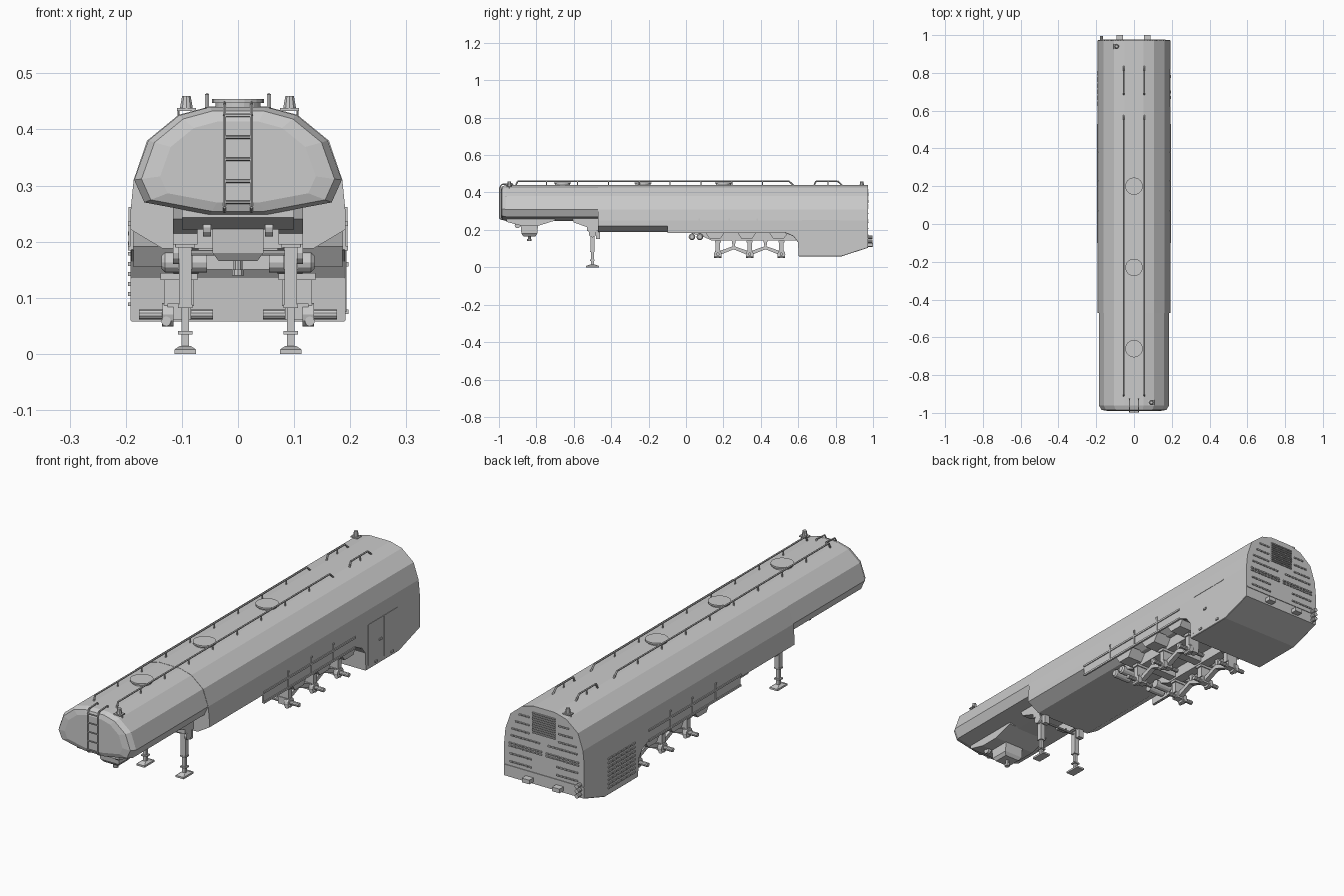
import bpy, bmesh, math
from mathutils import Vector, Matrix


def finish(name, bm):
    bmesh.ops.recalc_face_normals(bm, faces=bm.faces)
    me = bpy.data.meshes.new(name)
    bm.to_mesh(me)
    bm.free()
    ob = bpy.data.objects.new(name, me)
    bpy.context.collection.objects.link(ob)
    return ob


def box(bm, x0, x1, y0, y1, z0, z1):
    m = Matrix.Translation(((x0 + x1) / 2, (y0 + y1) / 2, (z0 + z1) / 2)) @ \
        Matrix.Diagonal((abs(x1 - x0), y1 - y0, z1 - z0, 1))
    bmesh.ops.create_cube(bm, size=1, matrix=m)


def rod(bm, a, b, r, n=6, r2=None):
    a, b = Vector(a), Vector(b)
    d = b - a
    m = Matrix.Translation((a + b) / 2) @ d.to_track_quat('Z', 'Y').to_matrix().to_4x4()
    bmesh.ops.create_cone(bm, cap_ends=True, segments=n, radius1=r,
                          radius2=r if r2 is None else r2, depth=d.length, matrix=m)


def path(bm, pts, r, n=6):
    for a, b in zip(pts, pts[1:]):
        rod(bm, a, b, r, n)


def loft(bm, rings):
    vs = [[bm.verts.new(p) for p in ring] for ring in rings]
    n = len(vs[0])
    for r, s in zip(vs, vs[1:]):
        for i in range(n):
            bm.faces.new((r[i], r[(i + 1) % n], s[(i + 1) % n], s[i]))
    bm.faces.new(vs[0])
    bm.faces.new(vs[-1])


def prism(bm, x0, x1, pts):
    loft(bm, [[(x, y, z) for y, z in pts] for x in (x0, x1)])


def ring(half, y, k=1.0, zc=0.335):
    full = half + [(-x, z) for x, z in reversed(half)]
    return [(x * k, y, zc + (z - zc) * k) for x, z in full]


# front tank with chamfered nose
tank = [(.05, .44), (.105, .425), (.16, .38), (.185, .31), (.167, .27), (.05, .248)]
bm = bmesh.new()
loft(bm, [ring(tank, -.99, .75), ring(tank, -.984, .93), ring(tank, -.962), ring(tank, -.46)])
finish("front_tank", bm)

# main body: same roof, deeper belly, rear skirt with wheel arch
def body(y, side, w, bottom):
    return ring([(.05, .441), (.106, .426), (.162, .38), (.186, .31), (.192, .25),
                 (.192, side), (w, bottom)], y)
bm = bmesh.new()
loft(bm, [body(*s) for s in ((-.47, .222, .135, .188), (-.1, .222, .135, .188),
                             (.52, .222, .135, .188), (.53, .187, .19, .185),
                             (.575, .167, .19, .165), (.598, .137, .19, .135),
                             (.603, .06, .19, .058), (.83, .06, .19, .058),
                             (.972, .106, .19, .104))])
finish("main_body", bm)

# side skirts with upper and lower guard rails
bm = bmesh.new()
for s in (-1, 1):
    box(bm, s * .186, s * .192, -.1, .54, .186, .24)
    for z in (.188, .232):
        box(bm, s * .19, s * .196, -.1, .53, z - .004, z + .004)
    for y in (.07, .23, .38):
        box(bm, s * .19, s * .195, y - .004, y + .004, .186, .262)
finish("side_skirts", bm)

# hatches on the roof
bm = bmesh.new()
for y in (.2, -.23, -.66):
    rod(bm, (0, y, .436), (0, y, .447), .04, 24)
    rod(bm, (0, y, .447), (0, y, .454), .046, 24)
finish("roof_hatches", bm)

# roof railings
bm = bmesh.new()
for x in (-.055, .055):
    for y0, y1, n in ((-.91, .575, 9), (.685, .835, 2)):
        path(bm, [(x, y0, .438), (x, y0 + .01, .461), (x, y1 - .025, .461), (x, y1, .438)], .004)
        for i in range(1, n):
            y = y0 + (y1 - y0) * i / n
            rod(bm, (x, y, .437), (x, y, .461), .003)
finish("roof_railings", bm)

# front ladder
bm = bmesh.new()
for x in (-.024, .024):
    path(bm, [(x, -.982, .254), (x, -.996, .262), (x, -.996, .425), (x, -.985, .443),
              (x, -.93, .447), (x, -.925, .436)], .0035)
for z in (.27, .308, .347, .386, .425):
    rod(bm, (-.024, -.996, z), (.024, -.996, z), .003)
finish("front_ladder", bm)

# warning beacons on brackets
bm = bmesh.new()
for x, y in ((.092, -.945), (-.092, .94)):
    for s in (-1, 1):
        rod(bm, (x + s * .014, y, .415), (x + s * .014, y, .436), .0025)
    box(bm, x - .017, x + .017, y - .014, y + .014, .433, .438)
    rod(bm, (x, y, .438), (x, y, .46), .012, 10, .008)
finish("beacons", bm)

# coupling plate, box and kingpin
bm = bmesh.new()
prism(bm, -.1, .1, [(-.96, .262), (-.96, .243), (-.88, .222), (-.79, .222), (-.7, .25), (-.7, .262)])
loft(bm, [[(s * w, y, z) for s, y in ((-1, y0), (1, y0), (1, y1), (-1, y1))]
          for w, y0, y1, z in ((.045, -.885, -.79, .235), (.045, -.88, -.795, .18),
                               (.035, -.87, -.805, .166))])
rod(bm, (0, -.838, .168), (0, -.838, .15), .008, 10)
rod(bm, (0, -.838, .15), (0, -.838, .14), .011, 10)
for s in (-1, 1):
    rod(bm, (s * .048, -.9, .225), (s * .062, -.9, .225), .016, 12)
finish("coupling", bm)

# landing legs with mounts, feet and gear
bm = bmesh.new()
for s in (-1, 1):
    c = s * .094
    prism(bm, c - .022, c + .022, [(-.61, .268), (-.6, .24), (-.53, .215), (-.53, .195),
                                   (-.46, .195), (-.46, .268)])
    box(bm, c - .017, c + .017, -.522, -.478, .19, .216)
    box(bm, c - .011, c + .011, -.511, -.489, .085, .19)
    box(bm, c - .007, c + .007, -.507, -.493, .01, .085)
    for z in (.038, .085):
        box(bm, c - .013, c + .013, -.512, -.488, z - .003, z + .003)
    loft(bm, [[(c + a * w, -.5 + b * d, z) for a, b in ((-1, -1), (1, -1), (1, 1), (-1, 1))]
              for w, d, z in ((.019, .034, 0), (.019, .034, .008), (.01, .014, .014))])
    rod(bm, (c + s * .011, -.5, .18), (c + s * .022, -.5, .18), .02, 12)
    box(bm, c - .013, c + .013, -.48, -.46, .15, .2)
rod(bm, (-.094, -.5, .18), (.094, -.5, .18), .005, 8)
finish("landing_legs", bm)

# chassis rails, cross beams and wheel bay plates
bm = bmesh.new()
for s in (-1, 1):
    prism(bm, s * .07, s * .115, [(.0, .192), (.1, .16), (.14, .142), (.6, .142), (.6, .192)])
    for y in (.1, .27, .44):
        prism(bm, s * .115, s * .186, [(y, .192), (y + .025, .155), (y + .085, .155), (y + .11, .192)])
for y in (.17, .34, .51):
    box(bm, -.08, .08, y - .02, y + .02, .15, .19)
finish("chassis", bm)

# air reservoirs across the frame
bm = bmesh.new()
for s in (-1, 1):
    for y in (.032, .074):
        rod(bm, (s * .055, y, .163), (s * .13, y, .163), .018, 12)
        rod(bm, (s * .13, y, .163), (s * .136, y, .163), .018, 12, .012)
finish("air_tanks", bm)

# suspension: axle stubs, hubs, springs and linking arms
bm = bmesh.new()
for s in (-1, 1):
    for y in (.17, .34, .51):
        rod(bm, (s * .045, y, .07), (s * .176, y, .07), .009, 10)
        rod(bm, (s * .115, y, .07), (s * .135, y, .07), .021, 12)
        rod(bm, (s * .128, y - .02, .058), (s * .128, y + .02, .058), .009, 8)
        box(bm, s * .078, s * .132, y - .012, y + .012, .085, .136)
        box(bm, s * .072, s * .138, y - .016, y + .016, .132, .144)
        box(bm, s * .084, s * .126, y - .015, y + .015, .06, .09)
    for y in (.255, .425):
        for d in (-.085, .085):
            e = y + d
            prism(bm, s * .094, s * .116, [(e, .062), (e, .084), (y, .114), (y, .096)])
        prism(bm, s * .1, s * .112, [(y - .012, .15), (y - .003, .096), (y + .003, .096), (y + .012, .15)])
finish("suspension", bm)

# rear wall: centre grille and rows of small slats
bm = bmesh.new()
for i in range(10):
    z = .325 + i * .0095
    box(bm, -.055, .055, .97, .977, z, z + .005)
for z, x0, x1 in ((.385, .07, .13), (.35, .07, .155), (.315, .07, .165), (.285, .02, .17),
                  (.25, .01, .18), (.238, .01, .18), (.205, .06, .18), (.17, .06, .18)):
    n = int((x1 - x0) / .018)
    for s in (-1, 1):
        for i in range(n):
            x = x0 + i * .018
            box(bm, s * x, s * (x + .013), .97, .977, z, z + .006)
box(bm, -.19, .19, .97, .975, .15, .154)
finish("rear_slats", bm)

# rear lamps and bumper blocks
bm = bmesh.new()
for x in (-.075, .07):
    box(bm, x - .018, x + .018, .965, 1.0, .112, .13)
for z in (.118, .139, .16):
    rod(bm, (-.172, .97, z), (-.172, .996, z), .009, 10)
finish("rear_lamps", bm)

# left side louvres
bm = bmesh.new()
for i in range(8):
    z = .085 + i * .018
    for j in range(6):
        y = .625 + j * .032
        box(bm, -.196, -.19, y, y + .024, z, z + .007)
finish("left_louvres", bm)

# right side locker door seams and handles
bm = bmesh.new()
for y in (.62, .73):
    box(bm, .19, .1935, y - .002, y + .002, .075, .25)
box(bm, .19, .1935, .62, .82, .249, .252)
for y, z in ((.67, .075), (.78, .075), (.7, .16)):
    box(bm, .19, .197, y - .008, y + .008, z - .004, z + .004)
finish("right_locker", bm)
